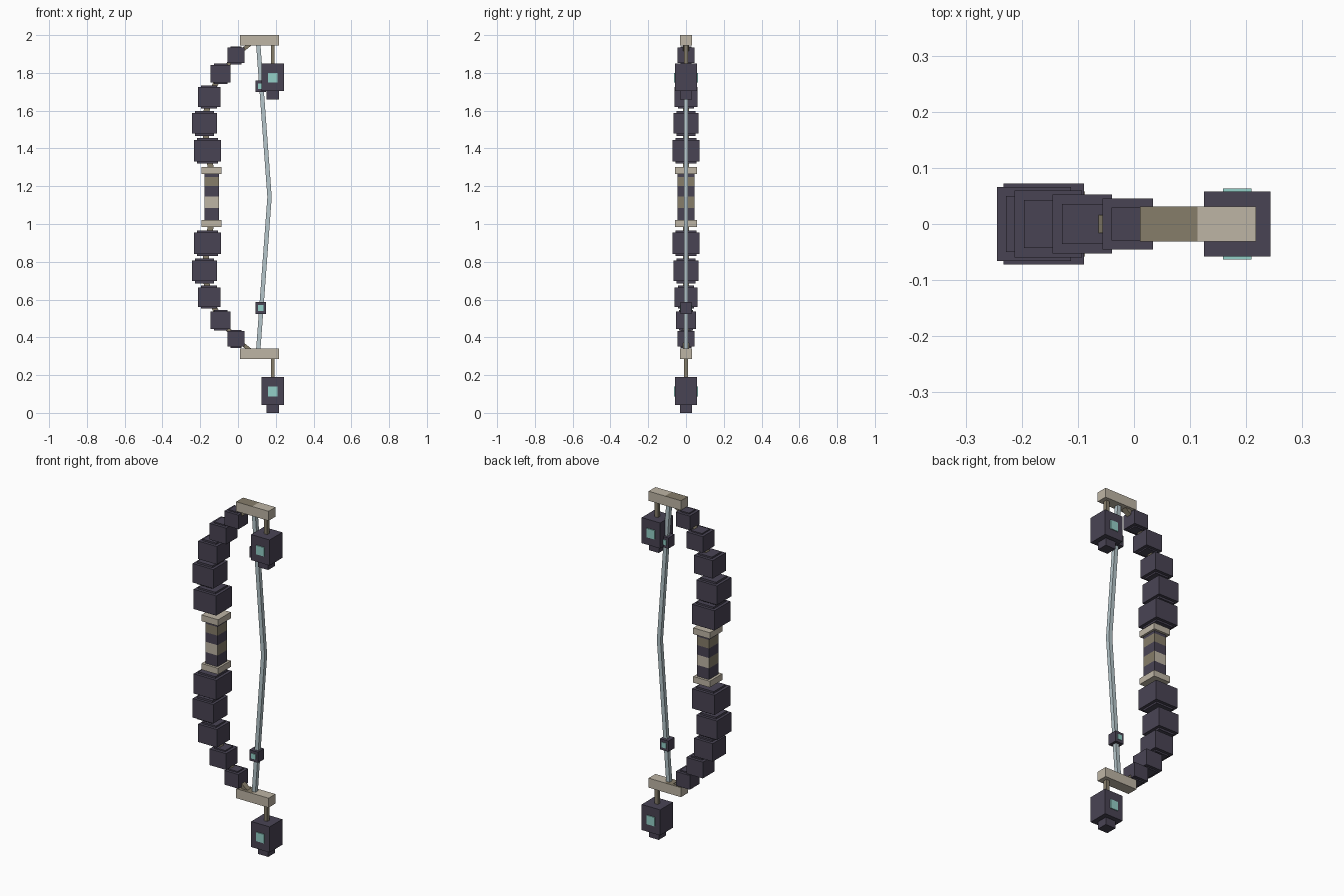
import bpy, bmesh
from mathutils import Vector

cube = bpy.data.objects.get("Cube")
if cube:
    bpy.data.objects.remove(cube, do_unlink=True)

MID = 1.1425  # height of the mirror plane between both limbs


def make_mat(name, *rgb):
    lin = [((c / 255 + 0.055) / 1.055) ** 2.4 for c in rgb] + [1]
    m = bpy.data.materials.new(name)
    m.use_nodes = True
    m.diffuse_color = lin
    m.node_tree.nodes["Principled BSDF"].inputs["Base Color"].default_value = lin
    return m


purple = make_mat("dark purple", 73, 68, 84)
tan = make_mat("tan", 190, 181, 165)
olive = make_mat("olive brown", 134, 125, 106)
teal = make_mat("pale teal", 148, 208, 200)
steel = make_mat("blue grey", 182, 198, 203)


def finish(name, bm, *mats):
    bmesh.ops.recalc_face_normals(bm, faces=bm.faces)
    me = bpy.data.meshes.new(name)
    bm.to_mesh(me)
    bm.free()
    for m in mats:
        me.materials.append(m)
    ob = bpy.data.objects.new(name, me)
    bpy.context.scene.collection.objects.link(ob)
    return ob


def add_box(bm, center, size):
    vs = bmesh.ops.create_cube(bm, size=1)["verts"]
    for v in vs:
        v.co = Vector(a * b + c for a, b, c in zip(v.co, size, center))


def box(name, center, size, mat):
    bm = bmesh.new()
    add_box(bm, center, size)
    return finish(name, bm, mat)


def cut(bm, co, no):
    geom = bm.verts[:] + bm.edges[:] + bm.faces[:]
    bmesh.ops.bisect_plane(bm, geom=geom, plane_co=co, plane_no=no)


def strip(name, points, width, mat):
    """Square bar swept through (x, z) points with level rings."""
    bm = bmesh.new()
    h = width / 2
    rings = [[bm.verts.new((x + a * h, b * h, z))
              for a, b in ((-1, -1), (1, -1), (1, 1), (-1, 1))] for x, z in points]
    for r, s in zip(rings, rings[1:]):
        for i in range(4):
            j = (i + 1) % 4
            bm.faces.new((r[i], r[j], s[j], s[i]))
    bm.faces.new(rings[0])
    bm.faces.new(rings[-1])
    return finish(name, bm, mat)


# Limb beads: x, height, width, body height, cap width, full height
beads = [(-0.161, 1.387, 0.144, 0.114, 0.110, 0.134),
         (-0.178, 1.533, 0.132, 0.110, 0.100, 0.132),
         (-0.153, 1.672, 0.120, 0.104, 0.086, 0.122),
         (-0.092, 1.795, 0.106, 0.094, 0.072, 0.108),
         (-0.011, 1.893, 0.090, 0.082, 0.058, 0.096)]

for side, label in ((1, "upper"), (-1, "lower")):
    def lift(z):
        return MID + side * (z - MID)

    for i, (x, z, w, h, cw, ch) in enumerate(beads):
        bm = bmesh.new()
        add_box(bm, (x, 0, lift(z)), (w, w, h))
        add_box(bm, (x, 0, lift(z)), (cw, cw, ch))
        finish(f"{label}_limb_bead_{i + 1}", bm, purple)

    # Cord that links the beads to the grip and the tip bar
    path = [(-0.139, 1.27)] + [b[:2] for b in beads] + [(0.08, 1.965)]
    strip(f"{label}_limb_cord", [(x, lift(z)) for x, z in path], 0.032, olive)

    # Tip bar with a darker half on its upper face
    bm = bmesh.new()
    add_box(bm, (0.114, 0, lift(1.9725)), (0.207, 0.063, 0.055))
    cut(bm, (0.113, 0, 0), (1, 0, 0))
    bm.normal_update()
    for f in bm.faces:
        f.material_index = int(f.normal.z > 0.9 and f.calc_center_median().x < 0.113)
    finish(f"{label}_tip_bar", bm, tan, olive)

    # Grip collar
    box(f"{label}_grip_collar", (-0.140, 0, lift(1.283)), (0.106, 0.116, 0.036), tan)

    # Small node on the string with a glowing plate on front and back
    box(f"{label}_string_node", (0.120, 0, lift(1.73)), (0.054, 0.056, 0.062), purple)
    for y in (-0.0285, 0.0285):
        box(f"{label}_node_plate", (0.120, y, lift(1.73)), (0.028, 0.005, 0.030), teal)

# Hanging weights below both tip bars
for base, label in ((0, "lower"), (1.66, "upper")):
    x = 0.184
    box(f"{label}_weight_rod", (x, 0, base + 0.238), (0.021, 0.021, 0.105), olive)
    box(f"{label}_weight", (x, 0, base + 0.117), (0.118, 0.116, 0.148), purple)
    box(f"{label}_weight_foot", (x, 0, base + 0.0225), (0.064, 0.064, 0.045), purple)
    for y in (-0.060, 0.060):
        box(f"{label}_weight_plate", (x, y, base + 0.114), (0.050, 0.006, 0.052), teal)

# Grip with wrapped bands
levels = (1.085, 1.145, 1.2, 1.25)
bands = (0, 1, 0, 2, 0)
bm = bmesh.new()
add_box(bm, (-0.139, 0, MID), (0.078, 0.088, 0.25))
for z in levels:
    cut(bm, (0, 0, z), (0, 0, 1))
for f in bm.faces:
    f.material_index = bands[sum(f.calc_center_median().z > z for z in levels)]
    # the side faces show the darker band colour
    if f.material_index == 1 and abs(f.calc_center_median().y) < 0.01:
        f.material_index = 2
finish("grip", bm, purple, tan, olive)

# Bent string
strip("string", [(0.107, 0.33), (0.167, MID), (0.107, 1.955)], 0.023, steel)
